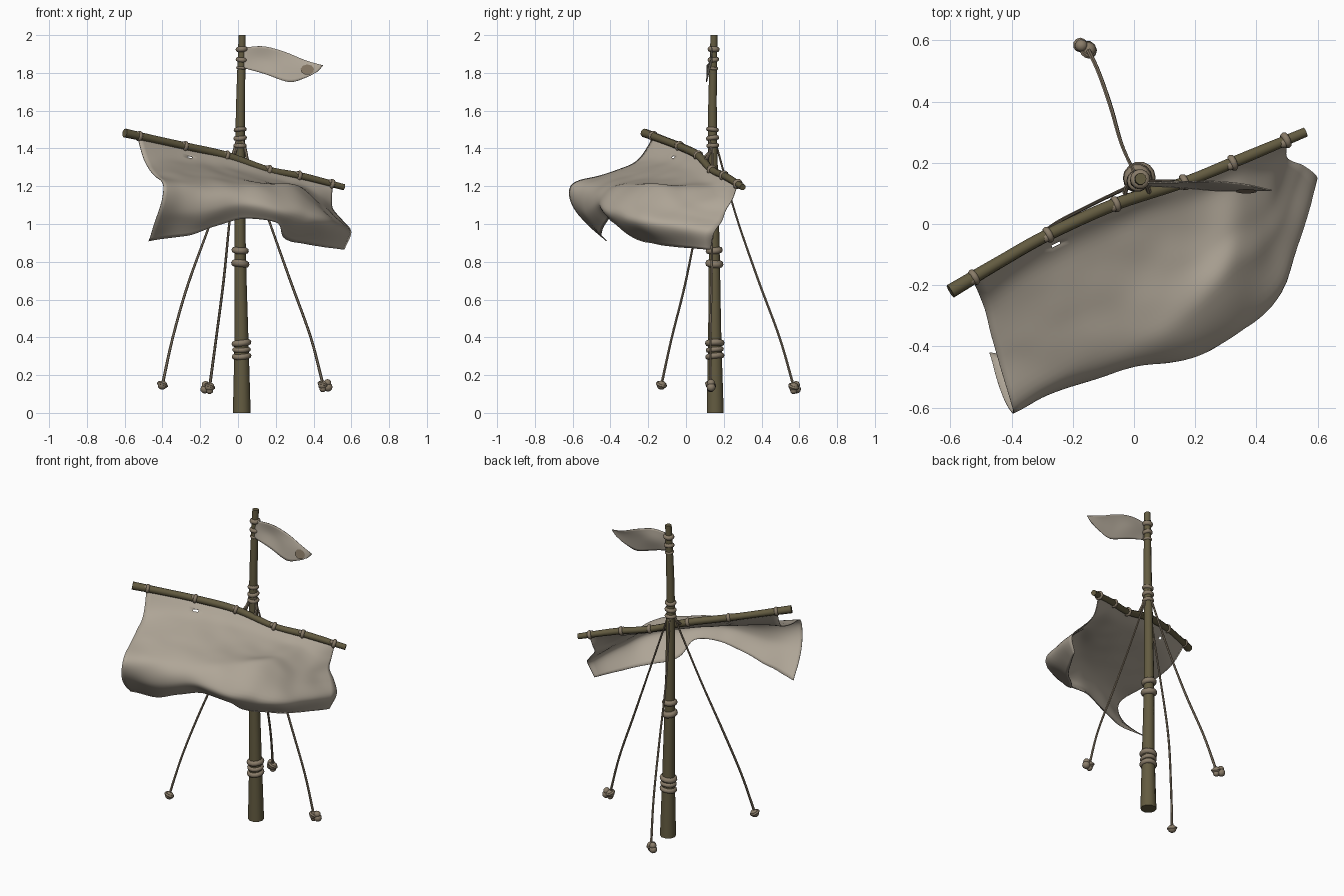
import bpy, bmesh, math, random
from mathutils import Vector, Matrix, noise

random.seed(4)
if "Cube" in bpy.data.objects:
    bpy.data.objects.remove(bpy.data.objects["Cube"], do_unlink=True)


def material(name, rgb):
    mat = bpy.data.materials.new(name)
    mat.use_nodes = True
    mat.diffuse_color = (*rgb, 1)
    mat.node_tree.nodes["Principled BSDF"].inputs["Base Color"].default_value = (*rgb, 1)
    return mat


WOOD = material("olive wood", (.125, .105, .052))
ROPE = material("taupe rope", (.25, .2, .14))
CLOTH = material("pale canvas", (.43, .38, .31))
STAIN = material("brown patch", (.22, .175, .12))
UP = Vector((0, 0, 1))


def finish(name, bm, mat, angle=50):
    """Turn a bmesh into a smooth-shaded object with one material."""
    mesh = bpy.data.meshes.new(name)
    bm.to_mesh(mesh)
    bm.free()
    mesh.materials.append(mat)
    obj = bpy.data.objects.new(name, mesh)
    bpy.context.collection.objects.link(obj)
    bpy.ops.object.select_all(action="DESELECT")
    obj.select_set(True)
    bpy.context.view_layer.objects.active = obj
    bpy.ops.object.shade_smooth_by_angle(angle=math.radians(angle))
    return obj


def spline(points, t):
    """Smooth curve through evenly spaced points, with t from zero to one."""
    last = len(points) - 1
    i = min(int(t * last), last - 1)
    f = t * last - i
    b, c = points[i], points[i + 1]
    a = points[i - 1] if i else b * 2 - c
    d = points[i + 2] if i + 2 <= last else c * 2 - b
    return b + (c - a) * f / 2 + (a - b * 2.5 + c * 2 - d / 2) * f ** 2 \
        + ((b - c) * 1.5 + (d - a) / 2) * f ** 3


def add_tube(bm, points, radii, sides=8, steps=24):
    """Tapered round bar along a smooth path."""
    points = [Vector(p) for p in points]
    sizes = [Vector((r, 0, 0)) for r in radii]
    rings = []
    for k in range(steps + 1):
        t = k / steps
        ahead = spline(points, min(t + .01, 1)) - spline(points, max(t - .01, 0))
        turn = UP.rotation_difference(ahead.normalized())
        centre, r = spline(points, t), spline(sizes, t).x
        rings.append([bm.verts.new(centre + turn @ Vector((
            r * math.cos(s * math.tau / sides), r * math.sin(s * math.tau / sides), 0)))
            for s in range(sides)])
    for low, high in zip(rings, rings[1:]):
        for s in range(sides):
            n = (s + 1) % sides
            bm.faces.new((low[s], low[n], high[n], high[s]))
    bm.faces.new(rings[0][::-1])
    bm.faces.new(rings[-1])


def add_ring(bm, centre, axis, major, minor, around=14, across=8):
    """Rope turn wrapped around a bar."""
    turn = UP.rotation_difference(Vector(axis).normalized())
    grid = []
    for i in range(around):
        u = i * math.tau / around
        row = []
        for j in range(across):
            v = j * math.tau / across
            r = major + minor * math.cos(v)
            row.append(bm.verts.new(Vector(centre) + turn @ Vector(
                (r * math.cos(u), r * math.sin(u), minor * math.sin(v)))))
        grid.append(row)
    for i in range(around):
        for j in range(across):
            a, b = grid[i], grid[(i + 1) % around]
            k = (j + 1) % across
            bm.faces.new((a[j], b[j], b[k], a[k]))


def add_ball(bm, centre, radius, squash=1):
    place = Matrix.Translation(centre) @ Matrix.Diagonal((1, 1, squash, 1))
    bmesh.ops.create_icosphere(bm, subdivisions=2, radius=radius, matrix=place)


def cloth(name, columns, across, down, ripple, hole=None):
    """Sheet interpolated through columns of points, with an optional tear."""
    columns = [[Vector(p) for p in col] for col in columns]
    bm = bmesh.new()
    grid = []
    for i in range(across + 1):
        row = []
        for j in range(down + 1):
            p = spline([spline(col, j / down) for col in columns], i / across)
            wave = noise.noise_vector(p * 8) * ripple * min(1, j * 4 / down)
            row.append(bm.verts.new(p + wave))
        grid.append(row)
    for a, b in zip(grid, grid[1:]):
        for j in range(down):
            bm.faces.new((a[j], a[j + 1], b[j + 1], b[j]))
    if hole:
        torn = min(bm.faces, key=lambda f: (f.calc_center_median() - Vector(hole)).length)
        bmesh.ops.delete(bm, geom=[torn], context="FACES")
    obj = finish(name, bm, CLOTH, 60)
    thick = obj.modifiers.new("thickness", "SOLIDIFY")
    thick.thickness, thick.offset = .004, 0


# Mast: slightly crooked tapering pole
mast_path = [(.02, .155, 0), (.018, .152, .4), (.012, .15, .8), (.01, .145, 1.2),
             (.013, .14, 1.6), (.022, .148, 2)]
mast_radii = (.047, .037, .031, .027, .024, .019)
bm = bmesh.new()
add_tube(bm, mast_path, mast_radii, 10, 30)
finish("mast", bm, WOOD)

# Rope collars around the mast: height and rope thickness
bm = bmesh.new()
path = [Vector(p) for p in mast_path]
sizes = [Vector((r, 0, 0)) for r in mast_radii]
for z, thick in ((.3, .015), (.335, .013), (.37, .017), (.79, .02), (.86, .018), (1.415, .012),
                 (1.455, .013), (1.5, .012), (1.825, .008), (1.87, .013), (1.925, .015)):
    r = spline(sizes, z / 2).x - .002
    tilt = (random.uniform(-.15, .15), random.uniform(-.15, .15), 1)
    add_ring(bm, spline(path, z / 2), tilt, r, thick)
finish("mast_collars", bm, ROPE)

# Yard: long sloping bar tied in front of the mast
yard_path = [(-.6, -.22, 1.482), (-.44, -.125, 1.447), (-.28, -.035, 1.412),
             (-.06, .065, 1.362), (.16, .135, 1.287), (.35, .212, 1.25), (.56, .3, 1.195)]
bm = bmesh.new()
add_tube(bm, yard_path, (.024, .021, .021, .022, .019, .02, .017), 8, 36)
finish("yard", bm, WOOD)

# Ties along the yard
bm = bmesh.new()
path = [Vector(p) for p in yard_path]
for t in (.08, .333, .5, .67, .81, .95):
    here = spline(path, t)
    along = spline(path, t + .02) - spline(path, t - .02)
    add_ring(bm, here, along, .016, .012)
    add_ball(bm, here + Vector((-.008, -.01, .012)), .015, .8)
finish("yard_ties", bm, ROPE)

# Cords from the mast collar down to the yard
bm = bmesh.new()
for side in (-1, 1):
    add_tube(bm, [(.01 + side * .04, .1, 1.345 - side * .012), (.01 + side * .03, .13, 1.39),
                  (.01 + side * .012, .125, 1.45)], (.008, .008, .008), 6, 8)
finish("yard_lashing", bm, ROPE)

# Sail: each column drops from the yard, runs forward, then falls to the lower hem
cloth("sail", [
    [(-.53, -.175, 1.455), (-.495, -.26, 1.335), (-.445, -.44, 1.26),
     (-.395, -.61, 1.2), (-.425, -.575, 1.06), (-.475, -.42, .91)],
    [(-.28, -.03, 1.4), (-.26, -.12, 1.325), (-.24, -.32, 1.265),
     (-.22, -.5, 1.19), (-.22, -.53, 1.07), (-.25, -.45, .945)],
    [(-.04, .07, 1.35), (-.02, -.01, 1.285), (-.01, -.21, 1.24),
     (0, -.4, 1.2), (.01, -.465, 1.11), (.01, -.41, 1.025)],
    [(.16, .13, 1.28), (.17, .05, 1.235), (.18, -.12, 1.21),
     (.18, -.3, 1.2), (.2, -.43, 1.09), (.2, -.385, 1.01)],
    [(.31, .2, 1.25), (.315, .13, 1.205), (.32, -.02, 1.195),
     (.32, -.17, 1.19), (.35, -.35, 1.05), (.25, -.26, .92)],
    [(.42, .24, 1.22), (.425, .17, 1.155), (.44, .06, 1.11),
     (.455, -.06, 1.08), (.48, -.22, 1.01), (.42, -.1, .885)],
    [(.5, .27, 1.2), (.495, .245, 1.13), (.5, .215, 1.08),
     (.55, .19, 1.02), (.6, .15, .955), (.56, .13, .865)],
], 54, 40, .006, (-.26, -.065, 1.36))

# Pennant at the mast head, with a patch near its tip
cloth("pennant", [
    [(.03, .135, 1.935), (.03, .13, 1.88), (.03, .125, 1.825)],
    [(.14, .135, 1.94), (.14, .14, 1.87), (.14, .12, 1.795)],
    [(.25, .14, 1.91), (.25, .125, 1.84), (.27, .108, 1.752)],
    [(.36, .13, 1.865), (.36, .118, 1.825), (.36, .11, 1.775)],
    [(.45, .11, 1.84), (.44, .11, 1.825), (.42, .11, 1.805)],
], 24, 12, .003)
bm = bmesh.new()
bmesh.ops.create_circle(bm, cap_ends=True, segments=9, radius=.036,
                        matrix=Matrix.Translation((.367, .107, 1.817))
                        @ Matrix.Rotation(math.radians(75), 4, "X") @ Matrix.Diagonal((1, .8, 1, 1)))
finish("pennant_patch", bm, STAIN)

# Stay ropes from the ground knots up to the mast
stays = {
    "right_stay": [(-.4, -.13, .15), (-.345, -.075, .4), (-.265, -.005, .68), (-.145, .06, 1.01), (0, .13, 1.42)],
    "back_stay": [(-.15, .57, .14), (-.115, .495, .4), (-.075, .38, .71), (-.04, .26, 1.06), (.005, .16, 1.42)],
    "left_stay": [(.45, .13, .15), (.385, .13, .4), (.277, .135, .7), (.16, .14, 1.03), (.025, .14, 1.42)],
}
# Side on which each foot knot bulges
bulges = {"back_stay": Vector((-.85, .5, 0)), "left_stay": Vector((.9, .1, 0))}
for name, route in stays.items():
    bm = bmesh.new()
    add_tube(bm, route, (.008, .007, .007, .006, .006), 6, 24)
    finish(name, bm, ROPE)

    # Lumpy knot at the foot of the rope
    bm = bmesh.new()
    foot = Vector(route[0])
    add_ball(bm, foot - UP * .003, .026, .95)
    add_ring(bm, foot, (.4, .3, 1), .021, .01, 10, 6)
    if name in bulges:
        out = bulges[name]
        add_ball(bm, foot + out * .03 - UP * .014, .024)
        add_ball(bm, foot + out * .026 + UP * .008, .021)
        add_ball(bm, foot - UP * .022, .019)
    finish(name + "_knot", bm, ROPE)
